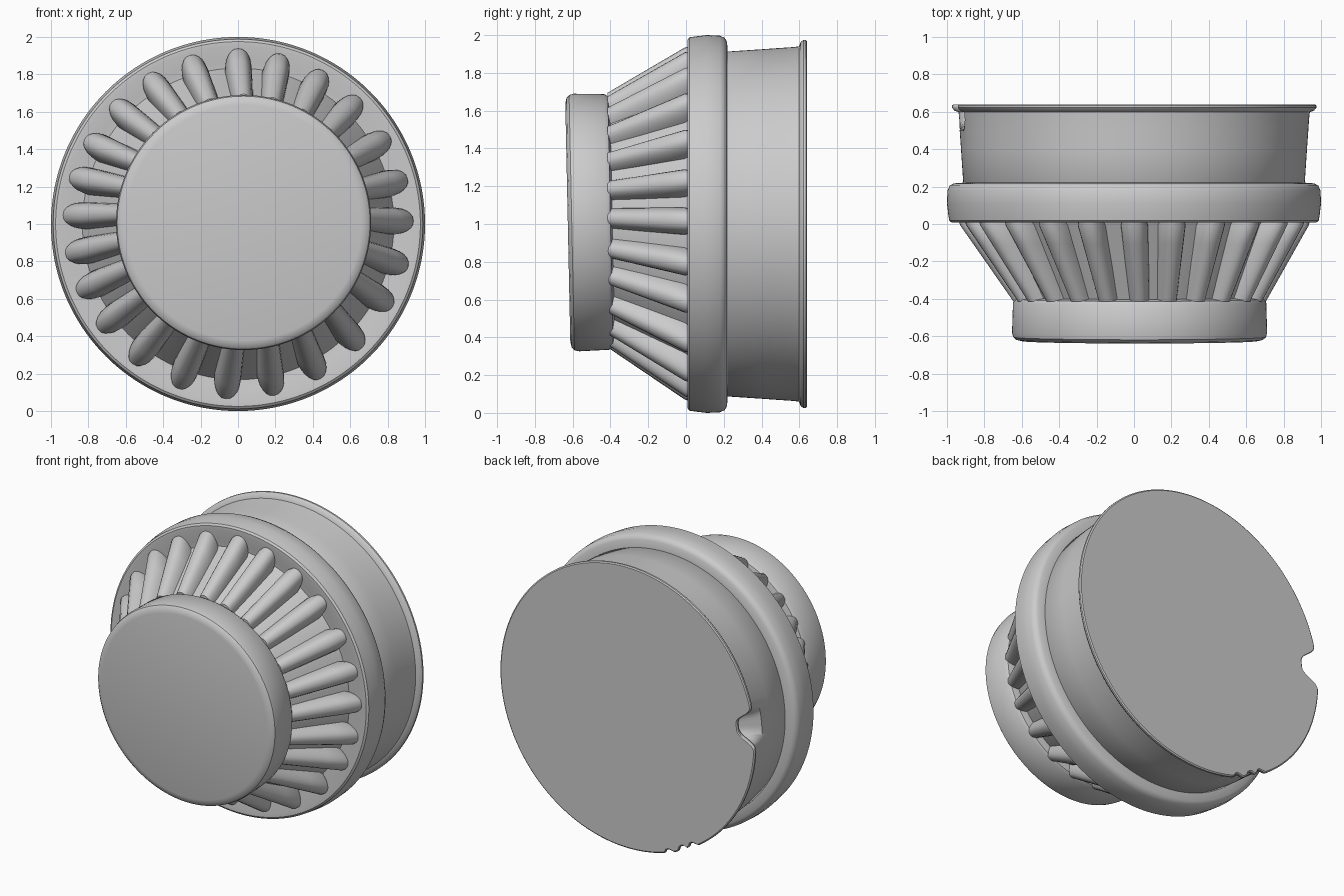
import bpy, bmesh, math
from mathutils import Vector, Matrix

cube = bpy.data.objects.get("Cube")
if cube:
    bpy.data.objects.remove(cube, do_unlink=True)

grey = bpy.data.materials.new("matte_grey")
grey.use_nodes = True
grey.diffuse_color = (0.6, 0.6, 0.6, 1)
bsdf = grey.node_tree.nodes["Principled BSDF"]
bsdf.inputs["Base Color"].default_value = grey.diffuse_color
bsdf.inputs["Roughness"].default_value = 0.8

BODY = Vector((0, 0, 1))          # axis of the ring and drum
CAP = Vector((0.03, 0, 1.02))     # axis of the slightly offset cap


def spoke(a):
    """Outward direction, clockwise from the top as seen from the front."""
    return Vector((math.sin(a), 0, math.cos(a)))


def finish(name, bm, angle=35):
    bmesh.ops.remove_doubles(bm, verts=bm.verts, dist=1e-5)
    bmesh.ops.recalc_face_normals(bm, faces=bm.faces)
    mesh = bpy.data.meshes.new(name)
    bm.to_mesh(mesh)
    bm.free()
    mesh.materials.append(grey)
    obj = bpy.data.objects.new(name, mesh)
    bpy.context.collection.objects.link(obj)
    bpy.ops.object.select_all(action="DESELECT")
    obj.select_set(True)
    bpy.context.view_layer.objects.active = obj
    bpy.ops.object.shade_smooth_by_angle(angle=math.radians(angle))
    return obj


def bridge(bm, loops, closed):
    for a, b in zip(loops, loops[1:]):
        for i in range(len(a) if closed else len(a) - 1):
            j = (i + 1) % len(a)
            bm.faces.new((a[i], a[j], b[j], b[i]))


def lathe(name, profile, centre, steps=192, dent=None):
    """Turn (y, radius) points about the front-to-back axis, capping both ends."""
    bm = bmesh.new()
    loops = []
    for y, r in profile:
        loop = []
        for i in range(steps):
            a = 2 * math.pi * i / steps
            cut = dent(a, y) if dent else 0
            loop.append(bm.verts.new(centre + spoke(a) * (r - cut) + Vector((0, y, 0))))
        loops.append(loop)
    bridge(bm, loops, True)
    bm.faces.new(loops[0])
    bm.faces.new(loops[-1])
    return finish(name, bm)


# Front cap, its face leaning back a little at the top
cap = lathe("front_cap", [(-0.39, 0.62), (-0.40, 0.665), (-0.42, 0.677), (-0.58, 0.682),
                          (-0.605, 0.676), (-0.619, 0.66), (-0.626, 0.63)], CAP)
lean = Matrix.Translation(CAP) @ Matrix.Rotation(math.radians(1.2), 4, "X") @ Matrix.Translation(-CAP)
cap.data.transform(lean)

# Conical core that forms the floor of the grooves
bm = bmesh.new()
loops = [[bm.verts.new(c + spoke(2 * math.pi * i / 96) * r + Vector((0, y, 0))) for i in range(96)]
         for c, y, r in ((CAP, -0.41, 0.61), (BODY, 0.04, 0.84))]
bridge(bm, loops, True)
bm.faces.new(loops[0])
bm.faces.new(loops[1])
finish("groove_core", bm)

# Broad middle ring
lathe("middle_ring", [(0.03, 0.8), (0.022, 0.87), (0.008, 0.95), (0.008, 0.975), (0.018, 0.988),
                      (0.05, 0.993), (0.11, 1.0), (0.18, 0.997), (0.205, 0.985),
                      (0.217, 0.965), (0.222, 0.9)], BODY)

# Rear drum with a thin lip, a side notch and small chips low on the lip
CHIPS = ((276, 0.13, 6), (199, 0.022, 1.5), (206, 0.03, 2), (211, 0.03, 1.8))


def lip_damage(a, y):
    fade = min(max((y - 0.5) / 0.1, 0), 1)
    deg = math.degrees(a)
    return fade * sum(d * math.exp(-((deg - at) / w) ** 4) for at, d, w in CHIPS)


lathe("rear_drum", [(0.2, 0.9), (0.22, 0.913), (0.4, 0.925), (0.5, 0.932), (0.56, 0.936),
                    (0.598, 0.94), (0.606, 0.962), (0.622, 0.975), (0.634, 0.975),
                    (0.64, 0.967)], BODY, 320, lip_damage)

# Rounded sloping ribs between the cap and the ring
RIB_ANGLES = (0, 14, 29, 44, 60, 75, 89, 104, 118, 135, 152, 168, 184, 200, 217, 233,
              247, 260, 273, 286, 299, 314, 329, 344)
bm = bmesh.new()
for deg in RIB_ANGLES:
    a = math.radians(deg)
    out, side = spoke(a), spoke(a + math.pi / 2)
    loops = []
    for t in (0, 0.15, 0.4, 0.7, 0.93, 1):
        end = 0.012 if t == 1 else 0
        centre = CAP.lerp(BODY, t)
        crest = 0.675 + 0.278 * t - end
        half = 0.056 + 0.018 * t - end
        loop = []
        for k in range(13):
            p = math.pi * k / 12
            c, s = math.cos(p), math.sin(p)
            across = half * math.copysign(abs(c) ** 0.8, c)
            height = crest - 0.13 * (1 - s ** 0.9)
            loop.append(bm.verts.new(centre + out * height + side * across
                                     + Vector((0, -0.415 + 0.44 * t, 0))))
        loops.append(loop)
    bridge(bm, loops, True)
    bm.faces.new(loops[0])
    bm.faces.new(loops[-1])
finish("sloping_ribs", bm, 50)
